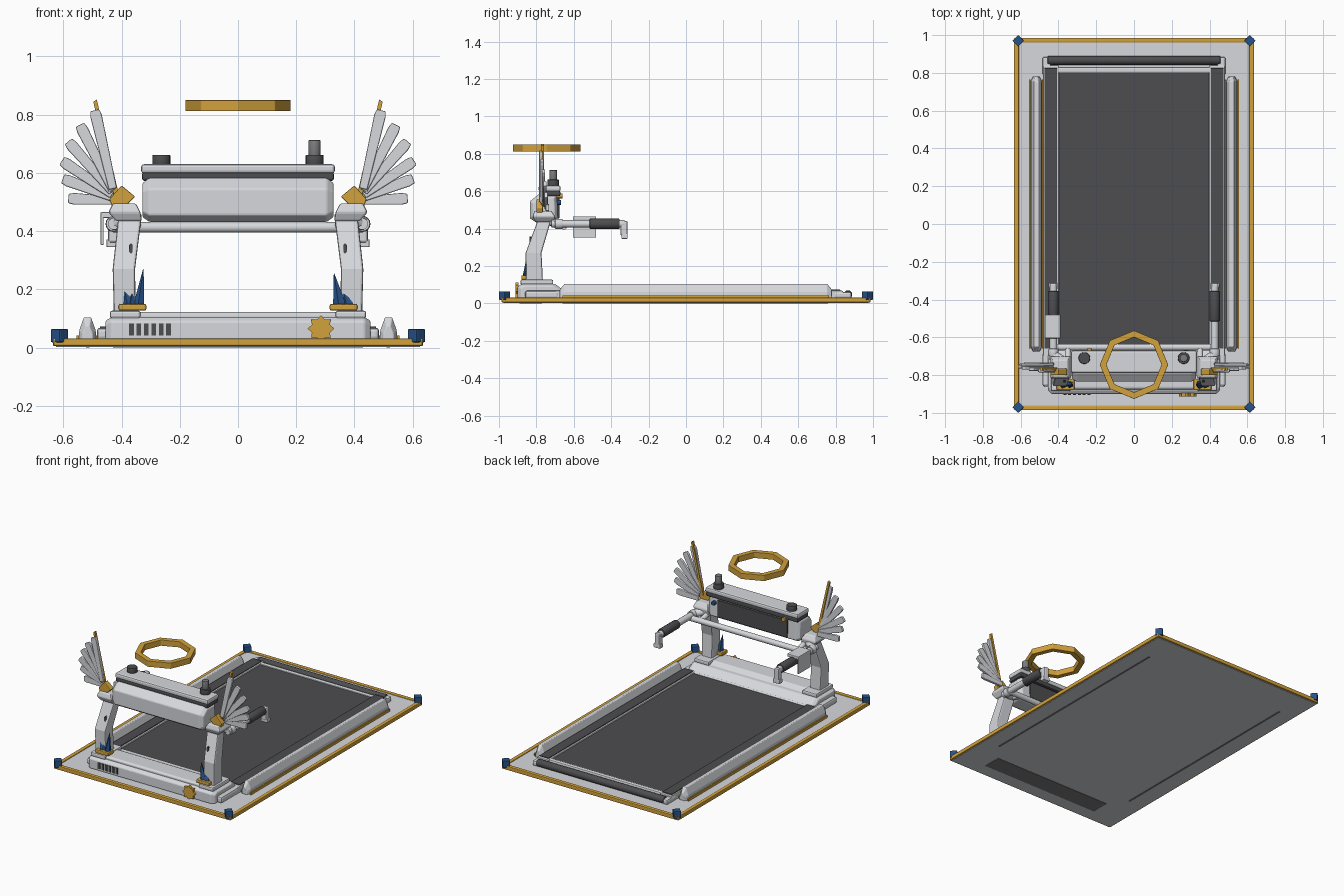
import bpy, bmesh, math
from mathutils import Vector

if "Cube" in bpy.data.objects:
    bpy.data.objects.remove(bpy.data.objects["Cube"])


def mat(name, r, g, b):
    m = bpy.data.materials.new(name)
    m.diffuse_color = (r, g, b, 1)
    m.use_nodes = True
    m.node_tree.nodes["Principled BSDF"].inputs["Base Color"].default_value = m.diffuse_color
    return m


LIGHT = mat("pale grey", 0.68, 0.69, 0.72)
DARK = mat("charcoal", 0.075, 0.075, 0.08)
MID = mat("mid grey", 0.2, 0.2, 0.21)
GOLD = mat("gold", 0.65, 0.36, 0.045)
BLUE = mat("deep blue", 0.02, 0.085, 0.25)


def finish(name, bm, m, bevel=0.0):
    bmesh.ops.recalc_face_normals(bm, faces=bm.faces)
    me = bpy.data.meshes.new(name)
    bm.to_mesh(me)
    bm.free()
    ob = bpy.data.objects.new(name, me)
    bpy.context.collection.objects.link(ob)
    me.materials.append(m)
    if bevel:
        mod = ob.modifiers.new("bevel", 'BEVEL')
        mod.width, mod.segments = bevel, 2
    return ob


def loft(name, rings, m, bevel=0.0, closed=False):
    """Skin a list of equal-length point rings; cap the ends or join them up."""
    bm = bmesh.new()
    vs = [[bm.verts.new(p) for p in r] for r in rings]
    n = len(vs[0])
    for a, b in zip(vs, vs[1:] + (vs[:1] if closed else [])):
        for i in range(n):
            bm.faces.new((a[i], a[(i + 1) % n], b[(i + 1) % n], b[i]))
    if not closed:
        bm.faces.new(vs[0])
        bm.faces.new(vs[-1][::-1])
    return finish(name, bm, m, bevel)


def rect(cx, cy, z, wx, wy):
    return [(cx + a * wx / 2, cy + b * wy / 2, z)
            for a, b in ((-1, -1), (1, -1), (1, 1), (-1, 1))]


def box(name, x, y, z, m, bevel=0.0):
    cx, cy, wx, wy = sum(x) / 2, sum(y) / 2, abs(x[1] - x[0]), abs(y[1] - y[0])
    return loft(name, [rect(cx, cy, k, wx, wy) for k in z], m, bevel)


def tube(name, p0, p1, r0, m, r1=None, n=16, bevel=0.0):
    p0, p1 = Vector(p0), Vector(p1)
    d = (p1 - p0).normalized()
    u = d.orthogonal().normalized()
    v = d.cross(u)
    rings = []
    for p, r in ((p0, r0), (p1, r0 if r1 is None else r1)):
        rings.append([p + r * (u * math.cos(t) + v * math.sin(t))
                      for t in (2 * math.pi * i / n for i in range(n))])
    ob = loft(name, rings, m, bevel)
    if n > 8:
        for f in ob.data.polygons:
            f.use_smooth = len(f.vertices) == 4
    return ob


def plate_xz(name, pts, y0, y1, m, bevel=0.0):
    return loft(name, [[(x, y, z) for x, z in pts] for y in (y0, y1)], m, bevel)


def extrude_x(name, prof, stations, cy, cz, m, bevel=0.0):
    """Sweep a yz profile along x, scaled about (cy, cz) at each station."""
    return loft(name, [[(x, cy + (y - cy) * k, cz + (z - cz) * k) for y, z in prof]
                       for x, k in stations], m, bevel)


# Platform with gold border and blue corner blocks
box("platform", (-.625, .625), (-.975, .975), (.002, .026), LIGHT)
for s in (-1, 1):
    box("platform_side_trim", (s * .61, s * .636), (-.984, .984), (.005, .031), GOLD, .005)
    box("platform_end_trim", (-.634, .634), (s * .96, s * .986), (.005, .031), GOLD, .005)
    box("underside_strip", (s * .51, s * .522), (-.66, .76), (0, .003), MID)
    for t in (-1, 1):
        loft("corner_block", [[(s * .613 + .031 * math.cos(a), t * .97 + .031 * math.sin(a), z)
                               for a in (0, math.pi / 2, math.pi, -math.pi / 2)]
                              for z in (.018, .064)], BLUE, .004)
box("underside_panel", (-.43, .43), (-.89, -.77), (0, .003), MID)

# Running deck and belt
box("deck", (-.40, .40), (-.70, .82), (.026, .045), MID)
box("running_belt", (-.402, .402), (-.70, .81), (.045, .06), DARK, .004)
box("rear_bar", (-.44, .44), (.80, .83), (.03, .066), LIGHT, .008)
tube("rear_roller", (-.458, .866, .047), (.458, .866, .047), .023, DARK, bevel=.006)
for s in (-1, 1):
    box("foot_rail", (s * .398, s * .482), (-.70, .84), (.026, .068), LIGHT, .006)
    box("foot_rail_grip", (s * .408, s * .474), (-.66, .825), (.065, .073), DARK, .002)
    box("rear_bracket", (s * .44, s * .485), (.79, .885), (.026, .06), LIGHT, .01)
    # Outer side bumper: pointed section, tapered ends, gold piping
    prof = [(-.03, .028), (-.028, .06), (-.012, .104), (.012, .104), (.028, .06), (.03, .028)]
    loft("side_bumper", [[(s * .517 + x * k, y, .028 + (z - .028) * k) for x, z in prof]
                         for y, k in ((-.675, .6), (-.65, 1), (.755, 1), (.78, .6))], LIGHT, .003)
    for e in (.484, .551):
        box("bumper_piping", (s * (e - .004), s * (e + .004)), (-.66, .765), (.026, .042), GOLD)

# Motor housing with sloped lid, vents and star badge
prof = [(-.90, .028), (-.90, .09), (-.88, .104), (-.70, .104), (-.655, .07), (-.655, .028)]
extrude_x("motor_housing", prof, ((-.455, .85), (-.435, 1), (.435, 1), (.455, .85)),
          -.78, .028, LIGHT, .005)
prof = [(-.875, .09), (-.875, .115), (-.865, .122), (-.76, .122), (-.65, .066), (-.65, .055)]
extrude_x("housing_lid", prof, ((-.43, 1), (.43, 1)), 0, 0, LIGHT, .004)
for i in range(6):
    x = -.366 + i * .0255
    box("vent_slot", (x - .008, x + .008), (-.904, -.898), (.042, .082), DARK)
star = [(.285 + r * math.cos(a), .065 + r * math.sin(a))
        for a, r in ((math.pi * i / 8, (.046, .034)[i % 2]) for i in range(16))]
plate_xz("star_badge", star, -.912, -.895, GOLD)

# Uprights, feet, shoulders, wings, handlebars
for s in (-1, 1):
    box("upright_foot", (s * .335, s * .44), (-.885, -.71), (.10, .127), LIGHT, .008)
    box("front_bracket", (s * .44, s * .485), (-.86, -.68), (.026, .068), LIGHT, .012)
    loft("upright", [rect(s * .389, -.81, .115, .075, .09), rect(s * .392, -.815, .27, .077, .085),
                     rect(s * .37, -.752, .46, .08, .07)], LIGHT, .008)
    plate_xz("upright_slot", [(s * .368 + a, .34 + b) for a, b in
                              ((-.006, -.012), (0, -.018), (.006, -.012),
                               (.006, .012), (0, .018), (-.006, .012))], -.838, -.78, DARK)
    loft("shoulder", [rect(s * .375, -.755, .435, .09, .10), rect(s * .39, -.76, .465, .11, .12),
                      rect(s * .39, -.765, .495, .08, .09)], LIGHT, .006)
    # Gold pedestal with blue crystal spikes
    box("crystal_pedestal", (s * .315, s * .41), (-.88, -.82), (.127, .15), GOLD, .006)
    spikes = [(.34, .02, .325, .27), (.375, .022, .393, .21), (.368, .018, .36, .205)]
    if s > 0:
        spikes = [(.35, .024, .33, .255), (.378, .022, .36, .20)]
    for x, r, tx, tz in spikes:
        tube("crystal_spike", (s * x, -.85, .145), (s * tx, -.85, tz), r, BLUE, r1=.001, n=5)
    # Fan of blunt feathers
    tips = [(.492, .815), (.543, .765), (.583, .708), (.605, .642), (.602, .58), (.583, .512)]
    roots = [(.43, .545), (.43, .54), (.432, .535), (.432, .525), (.43, .515), (.425, .505)]
    for i, (t, r) in enumerate(zip(tips, roots)):
        a, b = Vector((s * r[0], r[1])), Vector((s * t[0], t[1]))
        d = (b - a).normalized()
        n = Vector((-d.y, d.x))
        pts = [a - n * .014, b - d * .02 - n * .02, b - n * .016,
               b + n * .016, b - d * .02 + n * .02, a + n * .014]
        y = -.785 + .007 * i
        plate_xz("wing_feather", pts, y, y + .018, LIGHT, .004)
    plate_xz("wing_gold_quill", [(s * .408, .52), (s * .425, .52), (s * .497, .845), (s * .485, .852)],
             -.775, -.76, GOLD)
    plate_xz("wing_joint", [(s * .442, .51), (s * .40, .557), (s * .353, .518),
                            (s * .385, .488), (s * .432, .482)], -.80, -.765, GOLD, .004)
    # Handlebar with grip and down-turned end
    tube("handlebar", (s * .427, -.72, .425), (s * .427, -.33, .425), .02, LIGHT)
    tube("handle_grip", (s * .427, -.515, .425), (s * .427, -.355, .425), .028, DARK, bevel=.004)
    box("handle_end", (s * .41, s * .446), (-.35, -.312), (.36, .44), LIGHT, .008)
    box("handle_end_foot", (s * .405, s * .452), (-.345, -.312), (.345, .372), LIGHT, .004)
    tube("handle_collar", (s * .427, -.70, .425), (s * .427, -.66, .425), .027, LIGHT, bevel=.004)
    tube("handle_arm", (s * .36, -.735, .445), (s * .43, -.69, .425), .024, LIGHT)

# Holder hung on the left handlebar
box("holder_side", (-.472, -.462), (-.605, -.48), (.352, .465), LIGHT, .003)
box("holder_top", (-.472, -.39), (-.605, -.48), (.445, .465), LIGHT, .004)

# Cross bar
tube("cross_bar", (-.43, -.652, .413), (.43, -.652, .413), .018, LIGHT)
for s in (-1, 1):
    tube("cross_bar_mount", (s * .35, -.74, .44), (s * .35, -.655, .413), .016, LIGHT)

# Console body, screen and tray
prof = [(-.80, .432), (-.835, .455), (-.835, .545), (-.79, .582), (-.69, .582), (-.685, .45), (-.715, .432)]
extrude_x("console", prof, ((-.328, .78), (-.305, 1), (.305, 1), (.328, .78)), -.76, .506, LIGHT, .005)
box("screen", (-.25, .25), (-.69, -.677), (.455, .565), DARK, .003)
box("tray_base", (-.33, .33), (-.785, -.672), (.573, .602), DARK, .008)
box("tray_lid", (-.333, .333), (-.788, -.67), (.598, .63), LIGHT, .01)
tube("console_knob_gold", (-.235, -.69, .575), (-.235, -.66, .575), .013, GOLD)
tube("console_knob_blue", (.275, -.69, .54), (.275, -.668, .54), .013, BLUE)
for s in (-1, 1):
    tube("cup_holder", (s * .263, -.71, .62), (s * .263, -.71, .662), .031, DARK, bevel=.004)
tube("bottle", (.263, -.71, .65), (.263, -.71, .713), .021, MID, bevel=.004)

# Floating octagonal ring
ring = []
for i in range(8):
    c, d = math.cos(i * math.pi / 4), math.sin(i * math.pi / 4)
    ring.append([(r * c, -.745 + r * d, z)
                 for r, z in ((.146, .812), (.181, .812), (.181, .85), (.146, .85))])
loft("halo_ring", ring, GOLD, .002, closed=True)
